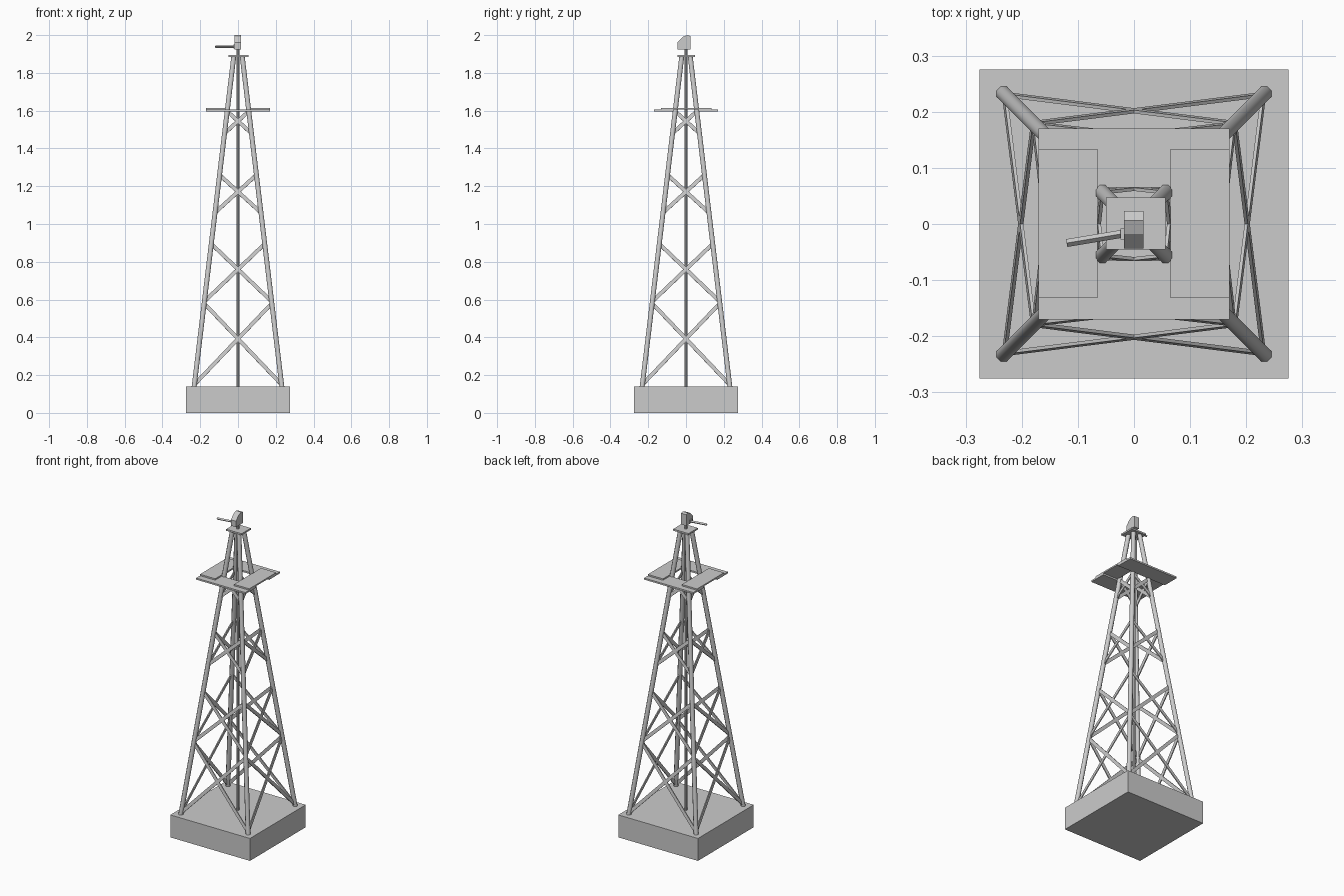
import bpy, bmesh, math
from mathutils import Vector, Matrix

if "Cube" in bpy.data.objects:
    bpy.data.objects.remove(bpy.data.objects["Cube"])


def finish(name, bm):
    bmesh.ops.recalc_face_normals(bm, faces=bm.faces)
    me = bpy.data.meshes.new(name)
    bm.to_mesh(me)
    bm.free()
    ob = bpy.data.objects.new(name, me)
    bpy.context.collection.objects.link(ob)
    return ob


def box(name, x0, x1, y0, y1, z0, z1):
    bm = bmesh.new()
    m = Matrix.Translation(((x0 + x1) / 2, (y0 + y1) / 2, (z0 + z1) / 2))
    m = m @ Matrix.Diagonal((x1 - x0, y1 - y0, z1 - z0, 1))
    bmesh.ops.create_cube(bm, size=1, matrix=m)
    return finish(name, bm)


def rod(name, p, q, r, sides, turn=0.0):
    p, q = Vector(p), Vector(q)
    d = q - p
    m = Matrix.Translation((p + q) / 2) @ d.to_track_quat('Z', 'Y').to_matrix().to_4x4()
    bm = bmesh.new()
    bmesh.ops.create_cone(bm, cap_ends=True, segments=sides, radius1=r, radius2=r,
                          depth=d.length, matrix=m @ Matrix.Rotation(turn, 4, 'Z'))
    return finish(name, bm)


def strip(bm, p, q, normal, width, thick):
    # flat bar from p to q lying in the plane with the given normal
    d = q - p
    z = d.normalized()
    y = (normal - z * normal.dot(z)).normalized()
    x = y.cross(z)
    m = Matrix((x, y, z)).transposed().to_4x4()
    m = Matrix.Translation((p + q) / 2) @ m @ Matrix.Diagonal((width, thick, d.length, 1))
    bmesh.ops.create_cube(bm, size=1, matrix=m)


def half(z):
    # distance of a leg from the tower axis at height z
    return 0.232 - 0.12 * (z - 0.14)


# Foundation block
box("foundation", -0.275, 0.275, -0.275, 0.275, 0, 0.14)

# Four tapering legs
for sx in (-1, 1):
    for sy in (-1, 1):
        a, b = half(0.13), half(1.888)
        leg = rod("leg", (sx * a, sy * a, 0.13), (sx * b, sy * b, 1.888), 0.014, 8, math.pi / 8)
        for f in leg.data.polygons:
            f.use_smooth = len(f.vertices) == 4

# Crossed braces on each side
levels = [(0.15, 0.58), (0.59, 0.895), (1.06, 1.26), (1.48, 1.597)]
for side in range(4):
    rot = Matrix.Rotation(side * math.pi / 2, 3, 'Z')
    bm = bmesh.new()
    for lo, hi in levels:
        for s in (-1, 1):
            p = rot @ Vector((s * half(lo), -half(lo), lo))
            q = rot @ Vector((-s * half(hi), -half(hi), hi))
            strip(bm, p, q, rot @ Vector((0, -1, 0.12)), 0.02, 0.006)
    finish("cross_braces", bm)

# Central pole
rod("central_pole", (0, 0, 0.13), (0, 0, 1.93), 0.008, 8)

# Walkway planks
for s in (-1, 1):
    y = sorted((s * 0.065, s * 0.17))
    box("lower_plank", -0.17, 0.17, y[0], y[1], 1.596, 1.606)
    x = sorted((s * 0.065, s * 0.17))
    box("upper_plank", x[0], x[1], -0.132, 0.134, 1.606, 1.615)

# Top plate
box("top_plate", -0.05, 0.056, -0.045, 0.047, 1.885, 1.895)

# Head with sloping front
profile = [(-0.044, 1.925), (0.023, 1.925), (0.023, 1.995), (0.006, 2.0), (-0.018, 1.99), (-0.044, 1.962)]
bm = bmesh.new()
face = bm.faces.new([bm.verts.new((-0.018, y, z)) for y, z in profile])
ext = bmesh.ops.extrude_face_region(bm, geom=[face])
bmesh.ops.translate(bm, vec=(0.035, 0, 0),
                    verts=[v for v in ext["geom"] if isinstance(v, bmesh.types.BMVert)])
finish("head", bm)

# Arm and its socket
box("arm_socket", -0.024, -0.016, -0.028, -0.008, 1.93, 1.95)
rod("arm", (-0.018, -0.017, 1.939), (-0.12, -0.034, 1.939), 0.007, 4)
